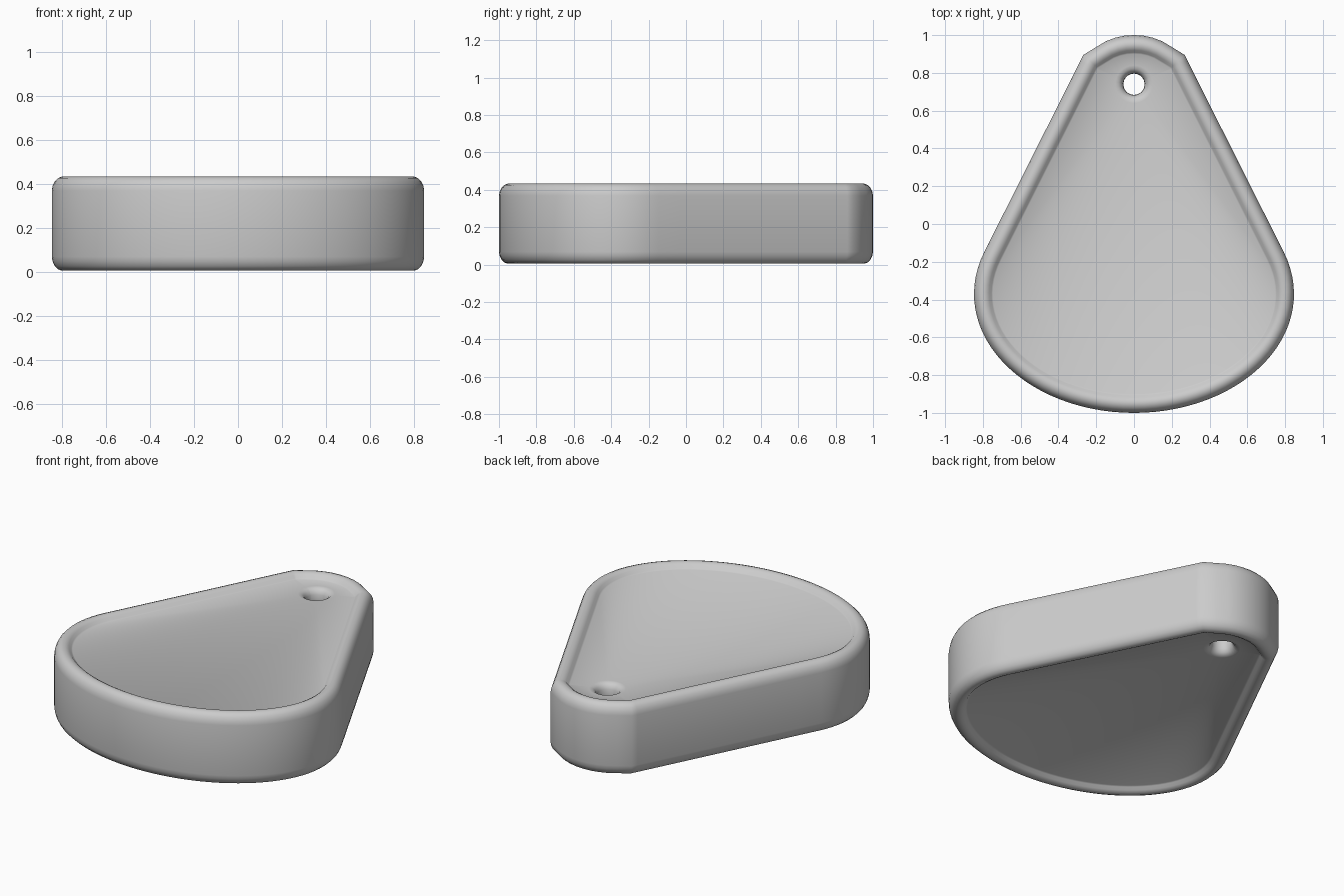
import bpy, bmesh, math
from mathutils import Vector

if "Cube" in bpy.data.objects:
    bpy.data.objects.remove(bpy.data.objects["Cube"])

HOLE = Vector((0, 0.74))
MID_Z = 0.219


def pear_outline():
    """Closed counter-clockwise outline of the tag, starting at the bottom."""
    half = []
    t1 = math.radians(20.7)
    for i in range(29):                      # wide elliptical bottom
        t = -math.pi / 2 + (t1 + math.pi / 2) * i / 28
        half.append(Vector((0.847 * math.cos(t), -0.37 + 0.63 * math.sin(t))))
    start, corner = half[-1].copy(), Vector((0.268, 0.895))
    for i in range(1, 13):                   # straight flank up to the shoulder
        half.append(start.lerp(corner, 1 - (1 - i / 12) ** 1.4))
    for p in ((0.2, 0.937), (0.15, 0.967), (0.1, 0.986), (0.05, 0.997), (0, 1)):
        half.append(Vector(p))               # rounded top
    return half + [Vector((-p.x, p.y)) for p in half[-2:0:-1]]


def inset(pts, d):
    """Mitred inward offset of the outline."""
    out, n = [], len(pts)
    for i, p in enumerate(pts):
        a = (p - pts[i - 1]).normalized()
        b = (pts[(i + 1) % n] - p).normalized()
        na, nb = Vector((-a.y, a.x)), Vector((-b.y, b.x))
        out.append(p + (na + nb) * (d / (1 + na.dot(nb))))
    return out


outline = pear_outline()

# Upper half of the section: rounded rim, recessed plate, flared hole
rim = [(0, 0.15), (0.004, 0.172), (0.014, 0.193), (0.028, 0.207), (0.046, 0.214),
       (0.064, 0.212), (0.08, 0.203), (0.092, 0.189), (0.1, 0.184)]
hole = [(0.1, 0.184), (0.082, 0.181), (0.067, 0.169), (0.058, 0.15), (0.056, 0.12)]

rings = [(inset(outline, d), z) for d, z in rim]
dirs = [(p - HOLE).normalized() for p in rings[-1][0]]
rings += [([HOLE + v * r for v in dirs], z) for r, z in hole]
rings += [(pts, -z) for pts, z in reversed(rings)]

# Tag body: stitch the rings into one closed surface with a through hole
bm = bmesh.new()
loops = [[bm.verts.new((p.x, p.y, MID_Z + z)) for p in pts] for pts, z in rings]
n = len(outline)
for k in range(len(loops)):
    a, b = loops[k - 1], loops[k]
    for i in range(n):
        j = (i + 1) % n
        bm.faces.new((a[i], a[j], b[j], b[i]))
bmesh.ops.recalc_face_normals(bm, faces=bm.faces)

mesh = bpy.data.meshes.new("tag_body")
bm.to_mesh(mesh)
bm.free()
tag = bpy.data.objects.new("tag_body", mesh)
bpy.context.collection.objects.link(tag)
bpy.context.view_layer.objects.active = tag
tag.select_set(True)
bpy.ops.object.shade_smooth_by_angle(angle=math.radians(38))
